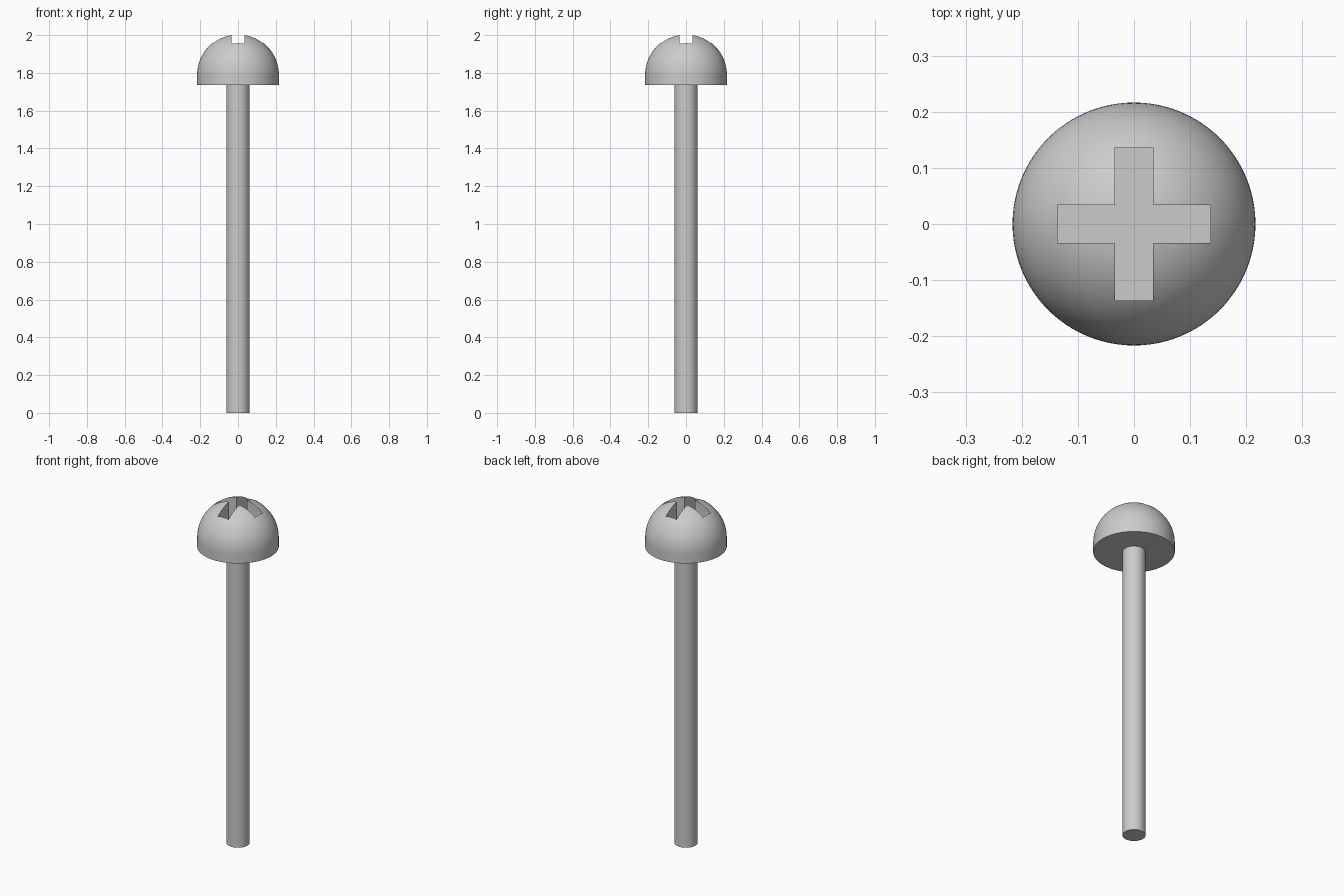
import bpy
import bmesh
import math

cube = bpy.data.objects.get("Cube")
if cube:
    bpy.data.objects.remove(cube, do_unlink=True)

HEAD_R, SHAFT_R = 0.2165, 0.061
HEAD_BASE, DOME_Z = 1.736, 1.789
SLOT_HALF_W, SLOT_HALF_L, SLOT_FLOOR = 0.0343, 0.136, 1.87

steel = bpy.data.materials.new("light grey steel")
steel.use_nodes = True
color = (0.6, 0.6, 0.6, 1)
steel.diffuse_color = color
steel.node_tree.nodes["Principled BSDF"].inputs["Base Color"].default_value = color


def make_object(name, bm):
    bmesh.ops.recalc_face_normals(bm, faces=bm.faces)
    mesh = bpy.data.meshes.new(name)
    bm.to_mesh(mesh)
    bm.free()
    mesh.materials.append(steel)
    obj = bpy.data.objects.new(name, mesh)
    bpy.context.collection.objects.link(obj)
    return obj


def lathe(name, profile, steps):
    """Spin an (r, z) profile about the z axis."""
    bm = bmesh.new()
    verts = [bm.verts.new((r, 0, z)) for r, z in profile]
    edges = [bm.edges.new(pair) for pair in zip(verts, verts[1:])]
    bmesh.ops.spin(bm, geom=verts + edges, cent=(0, 0, 0), axis=(0, 0, 1),
                   angle=math.tau, steps=steps)
    bmesh.ops.remove_doubles(bm, verts=bm.verts, dist=1e-5)
    return make_object(name, bm)


def smooth(obj):
    bpy.ops.object.select_all(action='DESELECT')
    obj.select_set(True)
    bpy.context.view_layer.objects.active = obj
    bpy.ops.object.shade_smooth_by_angle(angle=math.radians(30))


# Plain round shaft
shaft = lathe("shaft", [(0, 0), (SHAFT_R, 0), (SHAFT_R, HEAD_BASE + 0.01),
                        (0, HEAD_BASE + 0.01)], 64)

# Domed head: short straight rim with a hemisphere above
RINGS = 24
arc = [(HEAD_R * math.cos(a), DOME_Z + HEAD_R * math.sin(a))
       for a in (math.pi / 2 * i / RINGS for i in range(RINGS))]
head = lathe("head", [(0, HEAD_BASE), (HEAD_R, HEAD_BASE)] + arc
             + [(0, DOME_Z + HEAD_R)], 96)

# Cross-shaped cutter: one outline corner repeated around four quarter turns
bm = bmesh.new()
w, l = SLOT_HALF_W, SLOT_HALF_L
outline = []
for q in range(4):
    c, s = round(math.cos(q * math.pi / 2)), round(math.sin(q * math.pi / 2))
    for x, y in ((l, -w), (l, w), (w, w)):
        outline.append(bm.verts.new((x * c - y * s, x * s + y * c, SLOT_FLOOR)))
base = bm.faces.new(outline)
top = bmesh.ops.extrude_face_region(bm, geom=[base])["geom"]
bmesh.ops.translate(bm, vec=(0, 0, 0.2),
                    verts=[v for v in top if isinstance(v, bmesh.types.BMVert)])
cutter = make_object("cross_slot_cutter", bm)
cutter.hide_render = True

# Cut the recess, then remove the helper
cut = head.modifiers.new("cross_slot", 'BOOLEAN')
cut.operation = 'DIFFERENCE'
cut.solver = 'EXACT'
cut.object = cutter
bpy.context.view_layer.objects.active = head
bpy.ops.object.modifier_apply(modifier=cut.name)
bpy.data.objects.remove(cutter, do_unlink=True)

for part in (shaft, head):
    smooth(part)
